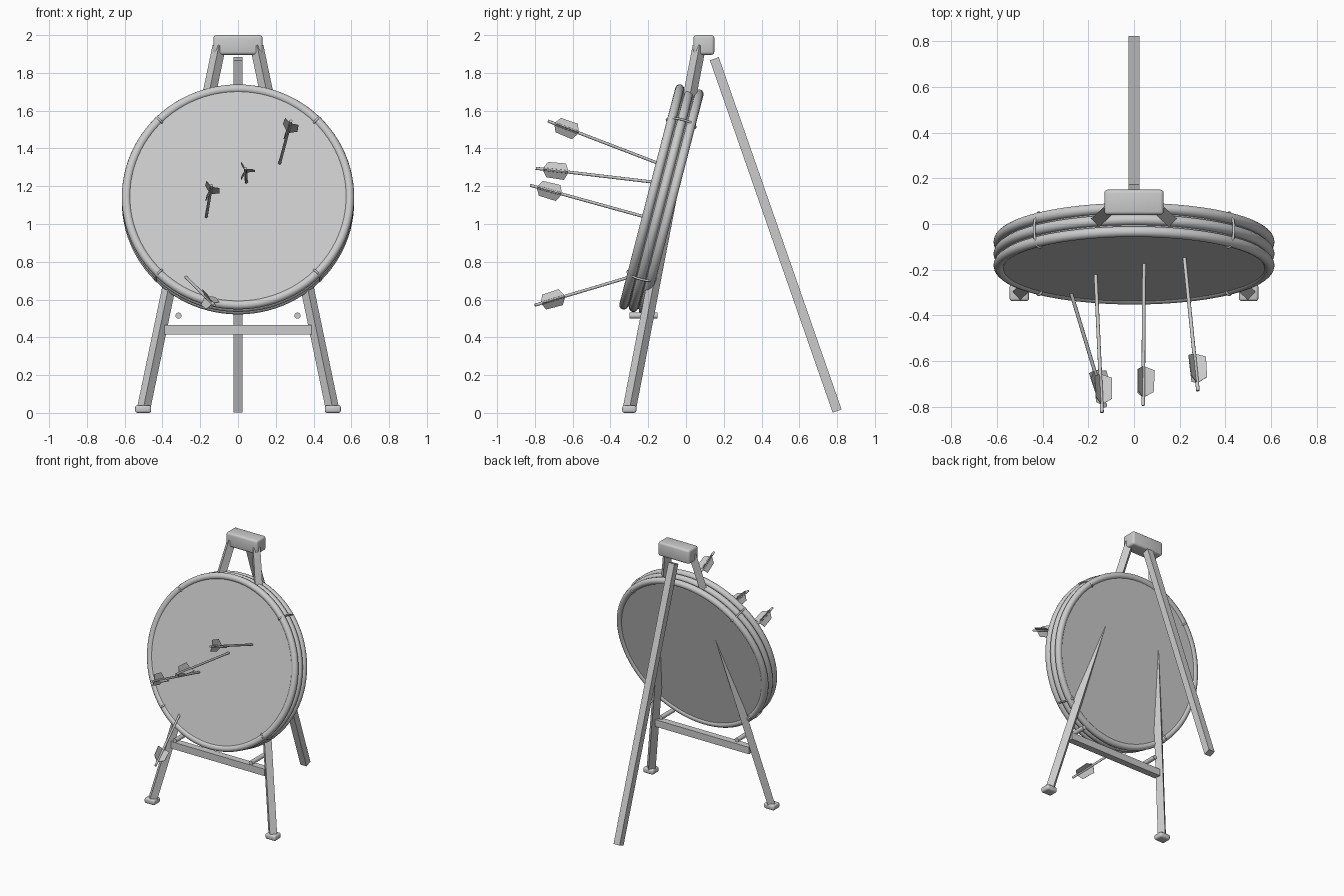
import bpy, bmesh, math
from mathutils import Vector, Matrix

if "Cube" in bpy.data.objects:
    bpy.data.objects.remove(bpy.data.objects["Cube"])

grey = bpy.data.materials.new("plain grey")
grey.diffuse_color = (0.6, 0.6, 0.6, 1)
grey.use_nodes = True
grey.node_tree.nodes["Principled BSDF"].inputs["Base Color"].default_value = grey.diffuse_color


def finish(name, bm, matrix=Matrix(), smooth=None):
    bmesh.ops.recalc_face_normals(bm, faces=bm.faces)
    me = bpy.data.meshes.new(name)
    bm.to_mesh(me)
    bm.free()
    me.materials.append(grey)
    ob = bpy.data.objects.new(name, me)
    bpy.context.collection.objects.link(ob)
    ob.matrix_world = matrix
    if smooth:
        bpy.ops.object.select_all(action='DESELECT')
        ob.select_set(True)
        bpy.context.view_layer.objects.active = ob
        bpy.ops.object.shade_smooth_by_angle(angle=math.radians(smooth))
    return ob


def box(name, centre, size, bevel=0):
    bm = bmesh.new()
    bmesh.ops.create_cube(bm, size=1)
    bmesh.ops.scale(bm, vec=size, verts=bm.verts)
    if bevel:
        bmesh.ops.bevel(bm, geom=bm.edges[:], offset=bevel, segments=3,
                        profile=0.5, affect='EDGES')
    return finish(name, bm, Matrix.Translation(centre), 40 if bevel else None)


def aim(a, b):
    # frame at a whose z axis points to b
    d = Vector(b) - Vector(a)
    return Matrix.Translation(a) @ d.to_track_quat('Z', 'Y').to_matrix().to_4x4(), d.length


def beam(name, a, b, w):
    m, length = aim(a, b)
    bm = bmesh.new()
    bmesh.ops.create_cube(bm, size=1)
    bmesh.ops.scale(bm, vec=(w, w, length), verts=bm.verts)
    bmesh.ops.translate(bm, vec=(0, 0, length / 2), verts=bm.verts)
    return finish(name, bm, m)


def rod(name, a, b, r, sides=16):
    m, length = aim(a, b)
    bm = bmesh.new()
    bmesh.ops.create_cone(bm, cap_ends=True, segments=sides, radius1=r, radius2=r, depth=length)
    bmesh.ops.translate(bm, vec=(0, 0, length / 2), verts=bm.verts)
    return finish(name, bm, m, 40)


def ring(name, rx, ry, tube, matrix, n=96, k=12):
    # closed tube around an ellipse in local xy
    bm = bmesh.new()
    loops = []
    for i in range(n):
        t = 2 * math.pi * i / n
        c = Vector((rx * math.cos(t), ry * math.sin(t), 0))
        out = Vector((ry * math.cos(t), rx * math.sin(t), 0)).normalized()
        loops.append([bm.verts.new(c + out * tube * math.cos(2 * math.pi * j / k)
                                   + Vector((0, 0, tube * math.sin(2 * math.pi * j / k))))
                      for j in range(k)])
    for i in range(n):
        p, q = loops[i], loops[(i + 1) % n]
        for j in range(k):
            bm.faces.new((p[j], q[j], q[(j + 1) % k], p[(j + 1) % k]))
    return finish(name, bm, matrix, 60)


# Tilted target: core with three rolled rings
target = Matrix.Translation((0, -0.13, 1.13)) @ Matrix.Rotation(math.radians(75.5), 4, 'X')
bm = bmesh.new()
bmesh.ops.create_cone(bm, cap_ends=True, segments=96, radius1=0.592, radius2=0.592, depth=0.134)
finish("target_core", bm, target, 40)
for label, h in (("back", -0.053), ("middle", 0), ("front", 0.053)):
    ring(label + "_target_ring", 0.591, 0.591, 0.024, target @ Matrix.Translation((0, 0, h)))

# Binding loops at the four diagonals
for i in range(4):
    m = (target @ Matrix.Rotation(math.radians(45 + 90 * i), 4, 'Z')
         @ Matrix.Translation((0.587, 0, 0)) @ Matrix.Rotation(math.pi / 2, 4, 'X'))
    ring("binding_loop", 0.031, 0.078, 0.006, m, 32, 8)

# Easel
for s, side in ((-1, "left"), (1, "right")):
    beam(side + "_front_leg", (s * 0.5, -0.3, 0.02), (s * 0.1, 0.07, 1.94), 0.05)
    box(side + "_foot", (s * 0.502, -0.3, 0.02), (0.085, 0.075, 0.04), 0.012)
    rod(side + "_support_peg", (s * 0.315, -0.3, 0.515), (s * 0.315, -0.15, 0.515), 0.016)
beam("rear_leg", (0, 0.8, 0.01), (0, 0.15, 1.875), 0.05)
box("crossbar", (0, -0.215, 0.44), (0.78, 0.05, 0.052))
box("top_block", (0, 0.095, 1.948), (0.26, 0.11, 0.104), 0.015)

# Arrows: tail point and point of entry
arrows = [((0.28, -0.73, 1.545), (0.223, -0.17, 1.33)),
          ((0.04, -0.795, 1.295), (0.044, -0.2, 1.225)),
          ((-0.14, -0.825, 1.205), (-0.167, -0.245, 1.045)),
          ((-0.125, -0.80, 0.57), (-0.267, -0.33, 0.71))]
vane = [(0, -0.035), (0.046, -0.06), (0.05, -0.155), (0, -0.175)]
for tail, entry in arrows:
    tail, entry = Vector(tail), Vector(entry)
    tip = entry + (entry - tail).normalized() * 0.04
    rod("arrow_shaft", tip, tail, 0.008, 12)
    m, length = aim(tip, tail)
    bm = bmesh.new()
    for i in range(3):
        rot = Matrix.Rotation(2 * math.pi * i / 3, 3, 'Z')
        a, b = [[bm.verts.new(rot @ Vector((r, y, length + z))) for r, z in vane]
                for y in (-0.0015, 0.0015)]
        bm.faces.new(a)
        bm.faces.new(b[::-1])
        for j in range(4):
            bm.faces.new((a[j], b[j], b[(j + 1) % 4], a[(j + 1) % 4]))
    finish("arrow_fletching", bm, m)
